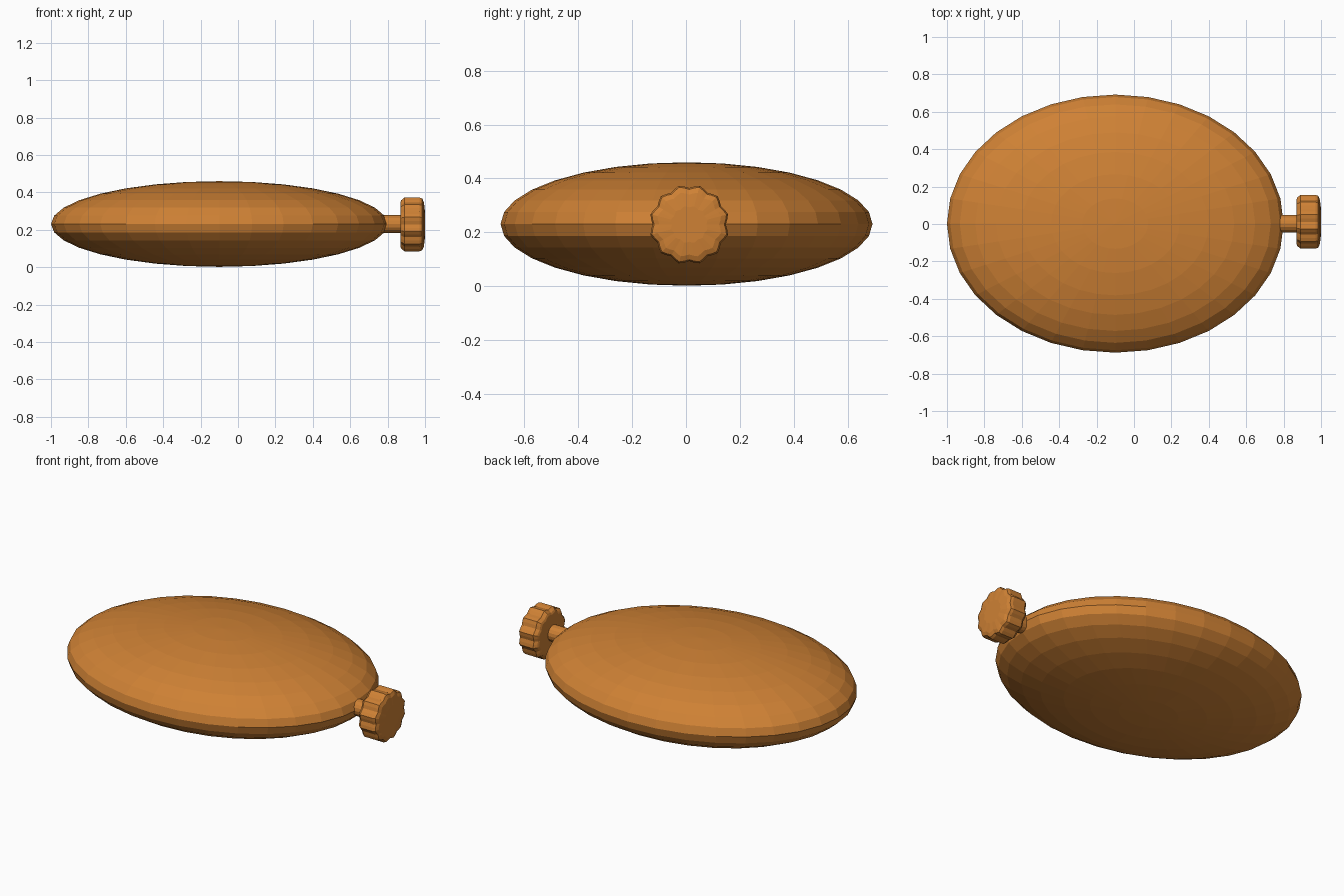
import bpy, bmesh
from math import cos, sin, pi

if "Cube" in bpy.data.objects:
    bpy.data.objects.remove(bpy.data.objects["Cube"])

mat = bpy.data.materials.new("orange")
mat.diffuse_color = (0.62, 0.22, 0.035, 1)
mat.use_nodes = True
mat.node_tree.nodes["Principled BSDF"].inputs["Base Color"].default_value = mat.diffuse_color


def lathe_x(name, profile, cy, cz, count, radius_factor):
    """Closed solid along x from (x, radius) rings."""
    bm = bmesh.new()
    rings = []
    for x, r in profile:
        ring = []
        for i in range(count):
            a = 2 * pi * i / count
            k = r * radius_factor(a)
            ring.append(bm.verts.new((x, cy + k * cos(a), cz + k * sin(a))))
        rings.append(ring)
    for lo, hi in zip(rings, rings[1:]):
        for i in range(count):
            j = (i + 1) % count
            bm.faces.new((lo[i], lo[j], hi[j], hi[i]))
    bm.faces.new(rings[0])
    bm.faces.new(rings[-1])
    bmesh.ops.recalc_face_normals(bm, faces=bm.faces)
    mesh = bpy.data.meshes.new(name)
    bm.to_mesh(mesh)
    bm.free()
    ob = bpy.data.objects.new(name, mesh)
    bpy.context.collection.objects.link(ob)
    mesh.materials.append(mat)
    return ob


# Flattened oval body
bpy.ops.mesh.primitive_uv_sphere_add(segments=32, ring_count=16, radius=1,
                                     location=(-0.1, 0.002, 0.231))
body = bpy.context.object
body.name = "body"
body.scale = (0.9, 0.69, 0.229)
body.data.materials.append(mat)

# Short stem joining body and knob
lathe_x("stem", [(0.74, 0.047), (0.89, 0.047)], 0.002, 0.231, 16, lambda a: 1)

# Scalloped knob with rounded rims
lathe_x("knob",
        [(0.868, 0.122), (0.873, 0.134), (0.89, 0.149), (0.97, 0.149),
         (0.985, 0.143), (0.994, 0.122), (1.0, 0.07)],
        0.012, 0.229, 48, lambda a: 0.955 + 0.045 * cos(12 * (a + pi / 12)))
